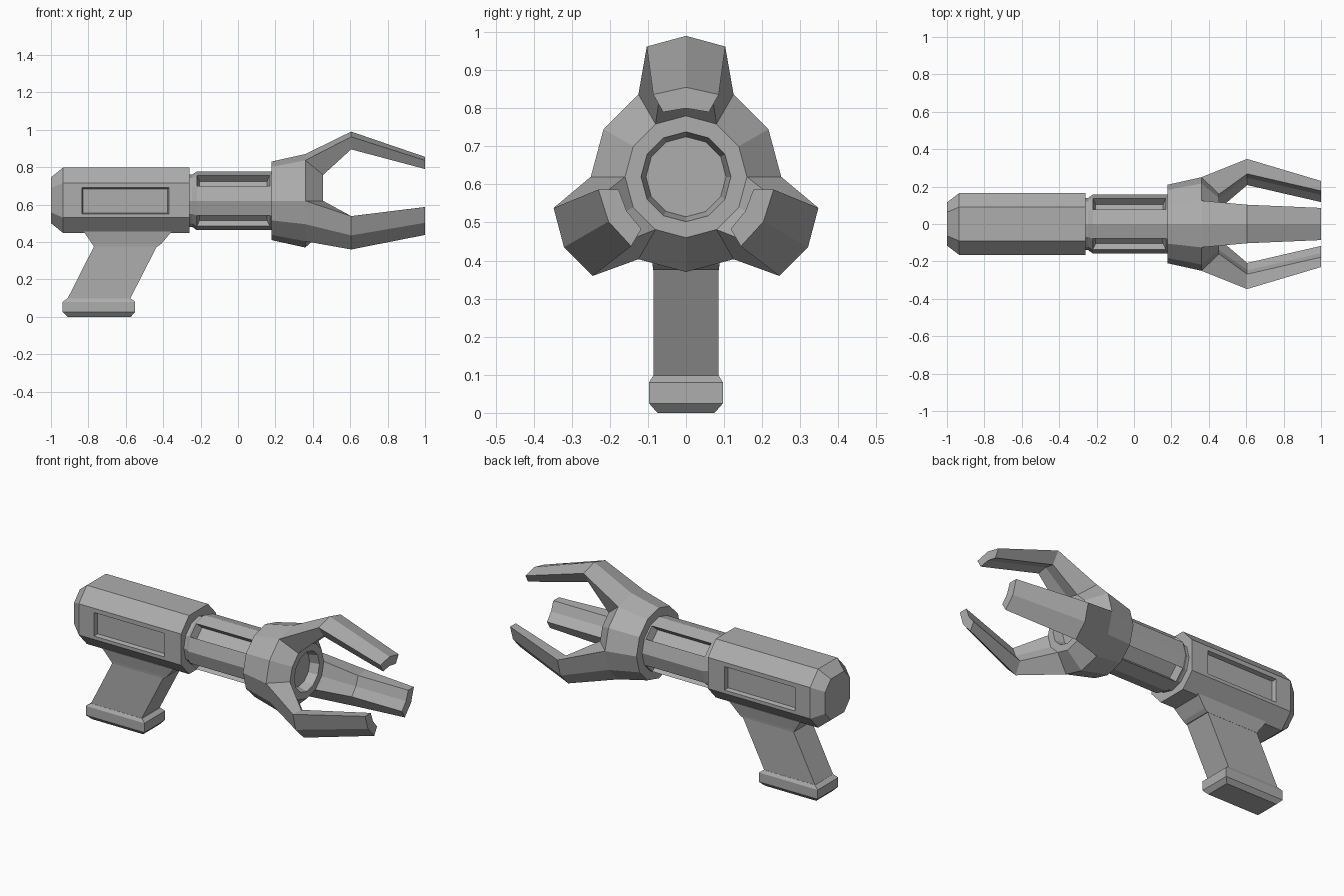
import bpy, bmesh
from math import cos, sin, radians
from mathutils import Vector

cube = bpy.data.objects.get("Cube")
if cube:
    bpy.data.objects.remove(cube)

AXIS_Z = 0.62
SIDES = 12

metal = bpy.data.materials.new("grey_metal")
metal.use_nodes = True
metal.diffuse_color = (0.42, 0.42, 0.42, 1)
metal.node_tree.nodes["Principled BSDF"].inputs["Base Color"].default_value = metal.diffuse_color


def finish(name, bm):
    bmesh.ops.recalc_face_normals(bm, faces=bm.faces)
    mesh = bpy.data.meshes.new(name)
    bm.to_mesh(mesh)
    bm.free()
    mesh.materials.append(metal)
    obj = bpy.data.objects.new(name, mesh)
    bpy.context.collection.objects.link(obj)
    return obj


def add_ring(bm, points):
    return [bm.verts.new(p) for p in points]


def bridge(bm, a, b, skip=()):
    """Join two rings with quads, leaving out the skipped segments."""
    n = len(a)
    return [bm.faces.new((a[i], a[(i + 1) % n], b[(i + 1) % n], b[i]))
            for i in range(n) if i not in skip]


def circle(x, r):
    step = radians(360 / SIDES)
    return [(x, r * cos(i * step), AXIS_Z + r * sin(i * step)) for i in range(SIDES)]


def sink(bm, face, depth, shrink):
    """Recess a face along its normal, drawing its edges in slightly."""
    face.normal_update()
    normal = face.normal.copy()
    if normal.dot(face.calc_center_median() - Vector((0, 0, AXIS_Z))) < 0:
        normal.negate()
    new = bmesh.ops.extrude_discrete_faces(bm, faces=[face])["faces"][0]
    mid = new.calc_center_median()
    for v in new.verts:
        v.co.x -= shrink if v.co.x > mid.x else -shrink
        v.co -= normal * depth


# Rear body: chamfered box section with a tapered back
def octagon(x, s):
    quarter = [(0.165, 0.093), (0.09, 0.175)]
    pts = quarter + [(-y, z) for y, z in reversed(quarter)]
    pts += [(-y, -z) for y, z in pts]
    return [(x, y * s, AXIS_Z + 0.003 + z * s) for y, z in pts]


bm = bmesh.new()
rings = [add_ring(bm, octagon(x, s)) for x, s in ((-1, 0.7), (-0.935, 1), (-0.26, 1))]
for a, b in zip(rings, rings[1:]):
    walls = bridge(bm, a, b)
bm.faces.new(rings[0])
bm.faces.new(rings[-1])
# Sunken side panels
for f in walls:
    if all(abs(v.co.y) > 0.16 for v in f.verts):
        bmesh.ops.inset_individual(bm, faces=[f], thickness=0.02)
        side = 1 if f.calc_center_median().y > 0 else -1
        mid = f.calc_center_median()
        for v in f.verts:
            v.co.x = -0.37 if v.co.x > mid.x else -0.835
            v.co.z = 0.69 if v.co.z > mid.z else 0.55
        bmesh.ops.inset_individual(bm, faces=[f], thickness=0.008)
        for v in f.verts:
            v.co.y -= side * 0.025
finish("rear_body", bm)

# Barrel with four diagonal grooves
bm = bmesh.new()
rows = [(-0.27, 0.14), (-0.245, 0.14), (-0.22, 0.157), (0.17, 0.157), (0.2, 0.157)]
rings = [add_ring(bm, circle(x, r)) for x, r in rows]
spans = [bridge(bm, a, b) for a, b in zip(rings, rings[1:])]
bm.faces.new(rings[0])
bm.faces.new(rings[-1])
for i in (1, 4, 7, 10):
    sink(bm, spans[2][i], 0.045, 0.015)
finish("barrel", bm)

# Claw hub with bored muzzle; three prongs grow out of its sloped front
bm = bmesh.new()
rows = [(0.18, 0.21), (0.36, 0.25), (0.455, 0.16), (0.455, 0.118), (0.4, 0.105)]
rings = [add_ring(bm, circle(x, r)) for x, r in rows]
prongs = (3, 7, 11)
roots = [k for p in prongs for k in (p - 1, p)]
for i, (a, b) in enumerate(zip(rings, rings[1:])):
    bridge(bm, a, b, roots if i == 1 else ())
bm.faces.new(rings[0])
bm.faces.new(rings[-1])


def prong_section(k, x, outer, outer_side, inner, inner_side):
    """Six-point section: (radial, half width) pairs turned to the prong's angle."""
    a = radians(k * 360 / SIDES)
    (ro, wo), (ri, wi) = outer_side, inner_side
    pts = [(ro, -wo), (outer, 0), (ro, wo), (ri, wi), (inner, 0), (ri, -wi)]
    return [(x, r * cos(a) - w * sin(a), AXIS_Z + r * sin(a) + w * cos(a)) for r, w in pts]


for k in prongs:
    around = [(k + d) % SIDES for d in (-1, 0, 1)]
    base = [rings[1][j] for j in around] + [rings[2][j] for j in reversed(around)]
    elbow = add_ring(bm, prong_section(k, 0.605, 0.37, (0.342, 0.103), 0.285, (0.275, 0.06)))
    tip = add_ring(bm, prong_section(k, 1.0, 0.235, (0.216, 0.086), 0.18, (0.17, 0.06)))
    bridge(bm, base, elbow)
    bridge(bm, elbow, tip)
    bm.faces.new(tip)
finish("claw_hub", bm)


# Grip parts: stacked rectangles given as (z, x min, x max, half width)
def stack(name, levels):
    bm = bmesh.new()
    rings = [add_ring(bm, [(x0, -w, z), (x1, -w, z), (x1, w, z), (x0, w, z)])
             for z, x0, x1, w in levels]
    for a, b in zip(rings, rings[1:]):
        bridge(bm, a, b)
    bm.faces.new(rings[0])
    bm.faces.new(rings[-1])
    finish(name, bm)


stack("grip_collar", [(0.375, -0.77, -0.43, 0.086), (0.39, -0.78, -0.41, 0.088),
                      (0.455, -0.825, -0.355, 0.1)])
stack("grip", [(0.09, -0.915, -0.58, 0.085), (0.38, -0.768, -0.432, 0.085)])
stack("grip_base", [(0, -0.912, -0.573, 0.075), (0.025, -0.937, -0.55, 0.097),
                    (0.08, -0.937, -0.55, 0.097), (0.098, -0.912, -0.573, 0.086)])
